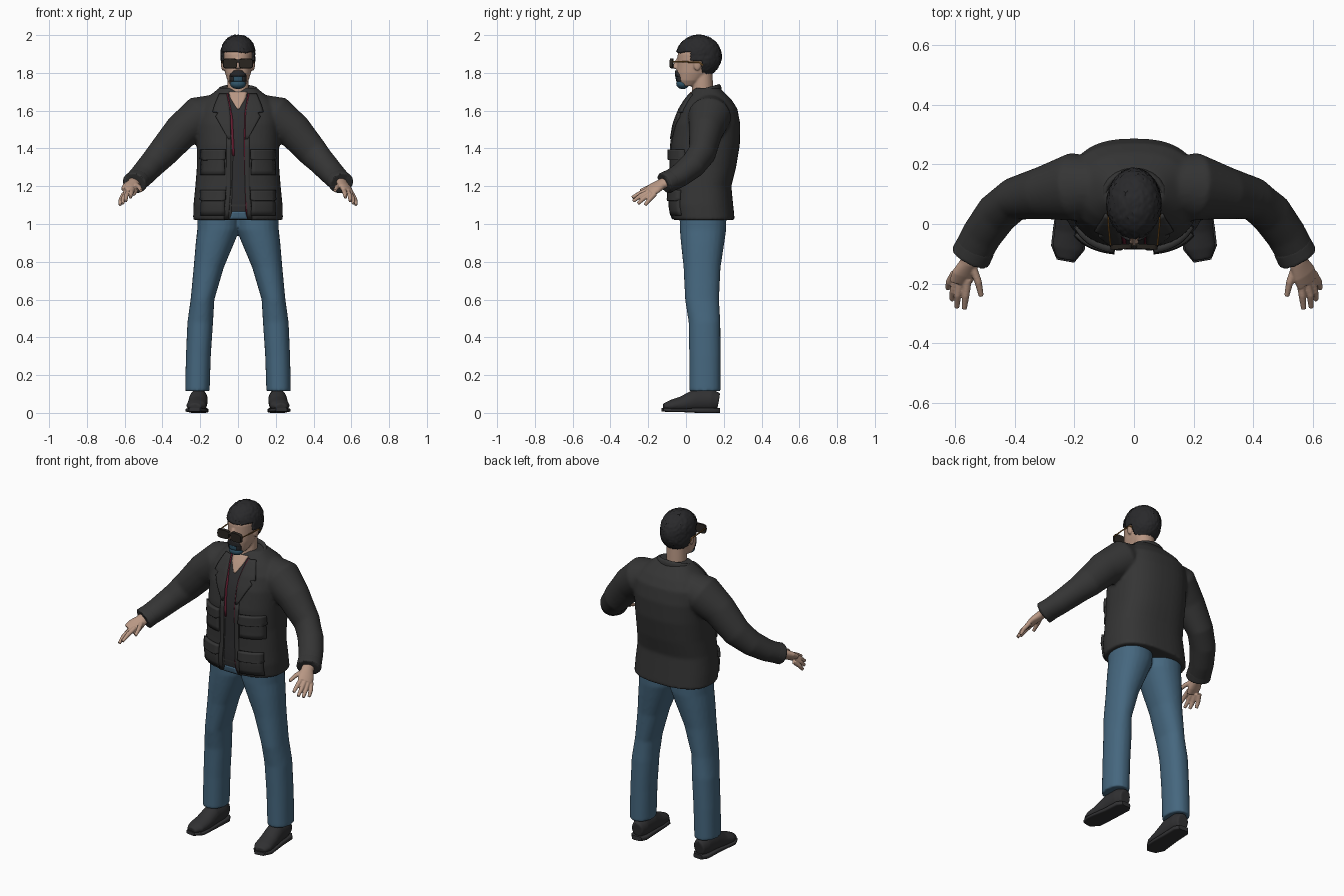
import bpy, bmesh, math, random
from mathutils import Vector
from mathutils.bvhtree import BVHTree

random.seed(4)
if "Cube" in bpy.data.objects:
    bpy.data.objects.remove(bpy.data.objects["Cube"])


def material(name, rgb):
    m = bpy.data.materials.new(name)
    m.use_nodes = True
    m.diffuse_color = (*rgb, 1)
    m.node_tree.nodes["Principled BSDF"].inputs["Base Color"].default_value = (*rgb, 1)
    return m


JACKET = material("charcoal cloth", (.035, .035, .035))
JEANS = material("blue denim", (.06, .135, .21))
SKIN = material("skin", (.48, .31, .23))
HAIR = material("black hair", (.022, .022, .024))
SHOE = material("dark leather", (.03, .03, .032))
LENS = material("dark lens", (.022, .018, .014))
FRAME = material("brown frame", (.22, .1, .02))
RED = material("wine red", (.13, .012, .03))
SHIRT = material("dark shirt", (.028, .028, .03))
BEARD = material("blue grey beard", (.03, .09, .14))


def finish(name, bm, mat, voxel=0, smooth=6):
    """Turn a bmesh into an object, fusing overlapping pieces if voxel is set."""
    bmesh.ops.recalc_face_normals(bm, faces=bm.faces)
    me = bpy.data.meshes.new(name)
    bm.to_mesh(me)
    bm.free()
    me.materials.append(mat)
    me.shade_smooth()
    me.set_sharp_from_angle(angle=math.radians(50))
    ob = bpy.data.objects.new(name, me)
    bpy.context.scene.collection.objects.link(ob)
    if voxel:
        mod = ob.modifiers.new("fuse", "REMESH")
        mod.mode = "VOXEL"
        mod.voxel_size = voxel
        mod.use_smooth_shade = True
        mod = ob.modifiers.new("soften", "SMOOTH")
        mod.factor = .5
        mod.iterations = smooth
    return ob


def tube(bm, path, n=24, power=2, flat=False, ref=(0, 0, 1), s=1):
    """Loft rings (x, y, z, half width, half depth) along a path; s mirrors in x."""
    pts = [Vector((p[0] * s, p[1], p[2])) for p in path]
    rings = []
    for i, (c, p) in enumerate(zip(pts, path)):
        if flat:
            u, v = Vector((1, 0, 0)), Vector((0, 1, 0))
        else:
            t = (pts[min(i + 1, len(pts) - 1)] - pts[max(i - 1, 0)]).normalized()
            u = t.cross(Vector(ref)).normalized()
            v = u.cross(t)
        ring = []
        for k in range(n):
            a = math.tau * k / n
            co, si = math.cos(a), math.sin(a)
            e = 2 / power
            ring.append(bm.verts.new(c + u * math.copysign(abs(co) ** e, co) * p[3]
                                     + v * math.copysign(abs(si) ** e, si) * p[4]))
        rings.append(ring)
    for r, q in zip(rings, rings[1:]):
        for k in range(n):
            bm.faces.new((r[k], r[k - 1], q[k - 1], q[k]))
    bm.faces.new(rings[0])
    bm.faces.new(rings[-1])


def column(bm, rows, **kw):
    """Vertical loft from rows (z, half width, front y, back y)."""
    tube(bm, [(0, (f + b) / 2, z, w, (b - f) / 2) for z, w, f, b in rows], flat=True, **kw)


def ball(bm, centre, size, detail=3):
    vs = bmesh.ops.create_icosphere(bm, subdivisions=detail, radius=1)["verts"]
    for v in vs:
        v.co = Vector(a * b for a, b in zip(v.co, size)) + Vector(centre)


def surface(ob):
    bpy.context.view_layer.update()
    return BVHTree.FromObject(ob, bpy.context.evaluated_depsgraph_get())


def plate(name, tree, rows, mat, lift=.004, s=1, nx=6, sub=5):
    """Cloth patch laid on a front surface; rows are (z, x start, x end)."""
    bm = bmesh.new()
    fine = []
    for a, b in zip(rows, rows[1:]):
        fine += [[p + (q - p) * k / sub for p, q in zip(a, b)] for k in range(sub)]
    fine.append(rows[-1])
    grid = []
    for z, x0, x1 in fine:
        line = []
        for k in range(nx + 1):
            x = s * (x0 + (x1 - x0) * k / nx)
            hit = tree.ray_cast(Vector((x, -1, z)), Vector((0, 1, 0)))[0]
            hit = hit or tree.find_nearest(Vector((x, 0, z)))[0]
            line.append(bm.verts.new((x, hit.y - lift, z)))
        grid.append(line)
    for r, q in zip(grid, grid[1:]):
        for k in range(nx):
            bm.faces.new((r[k], r[k + 1], q[k + 1], q[k]))
    ob = finish(name, bm, mat)
    if s > 0 and sum(p.normal.y for p in ob.data.polygons) > 0 or \
            s < 0 and sum(p.normal.y for p in ob.data.polygons) > 0:
        ob.data.flip_normals()
    mod = ob.modifiers.new("thickness", "SOLIDIFY")
    mod.thickness = lift + .003
    mod.offset = -1
    return ob


SIDES = (("left", 1), ("right", -1))

# Jacket: torso and sleeves fused into one cloth surface
bm = bmesh.new()
column(bm, [(1.02, .238, -.07, .258), (1.1, .236, -.085, .25), (1.2, .226, -.08, .24),
            (1.3, .218, -.08, .265), (1.42, .218, -.08, .285), (1.53, .22, -.062, .287),
            (1.61, .215, -.03, .272), (1.66, .175, .0, .24), (1.7, .125, .03, .2),
            (1.72, .1, .045, .18)], power=2.5, n=40)
SLEEVE = [(.1, .13, 1.6, .09, .09), (.2, .125, 1.57, .115, .11), (.3, .105, 1.49, .09, .095),
          (.4, .085, 1.375, .072, .082), (.46, .035, 1.31, .072, .07),
          (.51, -.035, 1.255, .068, .062), (.545, -.1, 1.22, .066, .056), (.549, -.112, 1.215, .066, .056)]
for _, s in SIDES:
    tube(bm, SLEEVE, s=s)
jacket = finish("jacket", bm, JACKET, .009, 5)
front = surface(jacket)

# Standing jacket collar wrapped around the neck
bm = bmesh.new()
arc = []
for k in range(17):
    a = math.radians(-140 + 280 * k / 16)
    arc.append((.098 * math.sin(a), .1 + .075 * math.cos(a), 1.69 + .022 * math.cos(a), .014, .03))
tube(bm, arc, n=12)
finish("jacket_collar", bm, JACKET, .006, 3)

# Shirt front, open neck and the jeans gap under the hem
plate("shirt_front", front, [(1.69, -.06, .06), (1.6, -.038, .042), (1.4, -.026, .04),
                             (1.06, -.035, .045), (1.025, -.04, .05)], SHIRT, .003)
plate("open_neck_skin", front, [(1.7, -.05, .05), (1.66, -.036, .036), (1.61, -.004, .006)], SKIN, .006)
plate("jeans_gap", front, [(1.065, -.03, .04), (1.024, -.045, .05)], JEANS, .006)
plate("shirt_trim_left", front, [(1.69, .052, .062), (1.58, .034, .044), (1.4, .032, .04),
                                 (1.03, .042, .05)], RED, .005, nx=2)
plate("shirt_trim_right", front, [(1.69, -.062, -.052), (1.56, -.04, -.028), (1.36, -.03, -.018)],
      RED, .005, nx=2)

for side, s in SIDES:
    # Lapels, front hems and layered pockets
    plate("lapel_" + side, front, [(1.69, .06, .1), (1.63, .047, .125), (1.595, .042, .135),
                                   (1.59, .042, .105), (1.57, .041, .12), (1.45, .04, .052)],
          JACKET, .012, s)
    plate("front_hem_" + side, front, [(1.46, .037, .06), (1.2, .038, .062), (1.025, .05, .075)],
          JACKET, .007, s, nx=3)
    for level, top in (("chest", 1.385), ("lower", 1.17)):
        low = top - .125
        plate(f"{level}_pocket_{side}", front, [(top, .075, .195), (low, .07, .2)], JACKET, .013, s)
        plate(f"{level}_flap_{side}", front, [(top + .01, .068, .2), (top - .04, .066, .203),
                                             (top - .047, .08, .19)], JACKET, .022, s)

    # Cuff band
    bm = bmesh.new()
    tube(bm, [(.528, -.07, 1.237, .067, .057), (.55, -.113, 1.215, .069, .06)], s=s)
    finish("cuff_" + side, bm, JACKET, .006, 3)

    # Hand: wrist, palm and five fingers
    bm = bmesh.new()
    tube(bm, [(.54, -.08, 1.232, .034, .026), (.553, -.13, 1.212, .034, .024),
              (.57, -.165, 1.19, .044, .022), (.582, -.195, 1.17, .042, .017)], s=s, ref=(.5, 0, 1))
    fingers = [((.545, -.135, 1.21), (.523, -.195, 1.195), (.513, -.242, 1.175)),
               ((.558, -.185, 1.185), (.565, -.24, 1.165), (.57, -.285, 1.14)),
               ((.578, -.188, 1.175), (.592, -.24, 1.15), (.595, -.28, 1.12)),
               ((.592, -.18, 1.165), (.607, -.225, 1.135), (.611, -.255, 1.107)),
               ((.602, -.165, 1.16), (.62, -.195, 1.128), (.625, -.217, 1.1))]
    for joints in fingers:
        tube(bm, [(*j, r, r) for j, r in zip(joints, (.014, .0125, .009))], n=10, s=s)
    finish("hand_" + side, bm, SKIN, .0035, 2)

    # Shoe: leather upper with a flat sole and heel
    bm = bmesh.new()
    tube(bm, [(.205, .172, .06, .035, .045), (.207, .13, .068, .047, .06), (.21, .05, .066, .05, .06),
              (.215, -.02, .046, .052, .042), (.222, -.08, .038, .052, .03),
              (.229, -.118, .032, .032, .018)], s=s)
    finish("shoe_upper_" + side, bm, SHOE, .006, 3)
    bm = bmesh.new()
    tube(bm, [(.204, .178, .013, .03, .013), (.206, .15, .013, .05, .013), (.21, .06, .013, .05, .013),
              (.216, -.02, .014, .056, .01), (.222, -.08, .014, .057, .01),
              (.23, -.124, .017, .03, .01)], s=s, power=5)
    finish("shoe_sole_" + side, bm, SHOE)

# Jeans: two legs fused at the hips
bm = bmesh.new()
LEG = [(.1, .09, 1.08, .115, .125), (.104, .09, .97, .112, .123), (.122, .088, .9, .102, .115),
       (.155, .085, .77, .08, .098), (.188, .085, .6, .063, .09), (.2, .098, .48, .068, .084),
       (.21, .1, .3, .066, .083), (.215, .1, .115, .065, .083)]
for _, s in SIDES:
    tube(bm, LEG, s=s, flat=True, power=2.2)
finish("jeans", bm, JEANS, .009, 4)

# Head, neck, nose and ears
bm = bmesh.new()
column(bm, [(1.62, .06, .03, .15), (1.7, .058, .03, .145), (1.8, .056, .04, .14)])
column(bm, [(1.73, .036, -.035, .05), (1.76, .056, -.047, .09), (1.8, .069, -.05, .135),
            (1.85, .076, -.046, .16), (1.9, .078, -.044, .165), (1.95, .067, -.022, .152),
            (1.98, .036, .02, .11)], power=2.2, n=32)
tube(bm, [(0, -.04, 1.875, .01, .01), (0, -.055, 1.84, .013, .013), (0, -.06, 1.822, .017, .015)], n=12)
for _, s in SIDES:
    ball(bm, (s * .08, .06, 1.845), (.01, .02, .034))
head = finish("head", bm, SKIN, .005, 3)
face = surface(head)

# Short hair cap trimmed along the hairline
bm = bmesh.new()
ball(bm, (0, .068, 1.888), (.09, .12, .112), 5)


def hairline(y):
    return 1.912 if y < .025 else 1.865 if y < .085 else 1.785


bmesh.ops.delete(bm, geom=[f for f in bm.faces if f.calc_center_median().z
                           < hairline(f.calc_center_median().y)], context="FACES")
for v in bm.verts:
    out = (v.co - Vector((0, .068, 1.888))).normalized()
    v.co += out * (random.uniform(-.002, .003) + .012 * abs(out.x * out.z))
hair = finish("hair", bm, HAIR)
mod = hair.modifiers.new("thickness", "SOLIDIFY")
mod.thickness = .018
mod.offset = -1

# Goatee: moustache, side strands, chin tuft
plate("moustache", face, [(1.812, -.022, .022), (1.795, -.042, .042), (1.782, -.045, .045)], HAIR, .009)
for side, s in SIDES:
    plate("beard_side_" + side, face, [(1.785, .026, .046), (1.755, .024, .044)], HAIR, .008, s, nx=3)
plate("lower_lip_beard", face, [(1.784, -.026, .026), (1.755, -.026, .026)], BEARD, .007)
bm = bmesh.new()
ball(bm, (0, -.018, 1.742), (.042, .034, .028))
finish("chin_beard", bm, BEARD)

# Dark glasses with slim temples
bm = bmesh.new()
for _, s in SIDES:
    tube(bm, [(s * .042, -.084, 1.85, .036, .025), (s * .043, -.068, 1.85, .038, .027)], power=4)
tube(bm, [(-.02, -.076, 1.862, .006, .008), (.02, -.076, 1.862, .006, .008)], n=8)
finish("lenses", bm, LENS)
bm = bmesh.new()
for _, s in SIDES:
    tube(bm, [(.079, -.07, 1.858, .003, .004), (.086, .0, 1.858, .003, .004),
              (.088, .07, 1.856, .003, .004), (.087, .09, 1.84, .003, .004)], n=8, s=s)
finish("glasses_temples", bm, FRAME)
